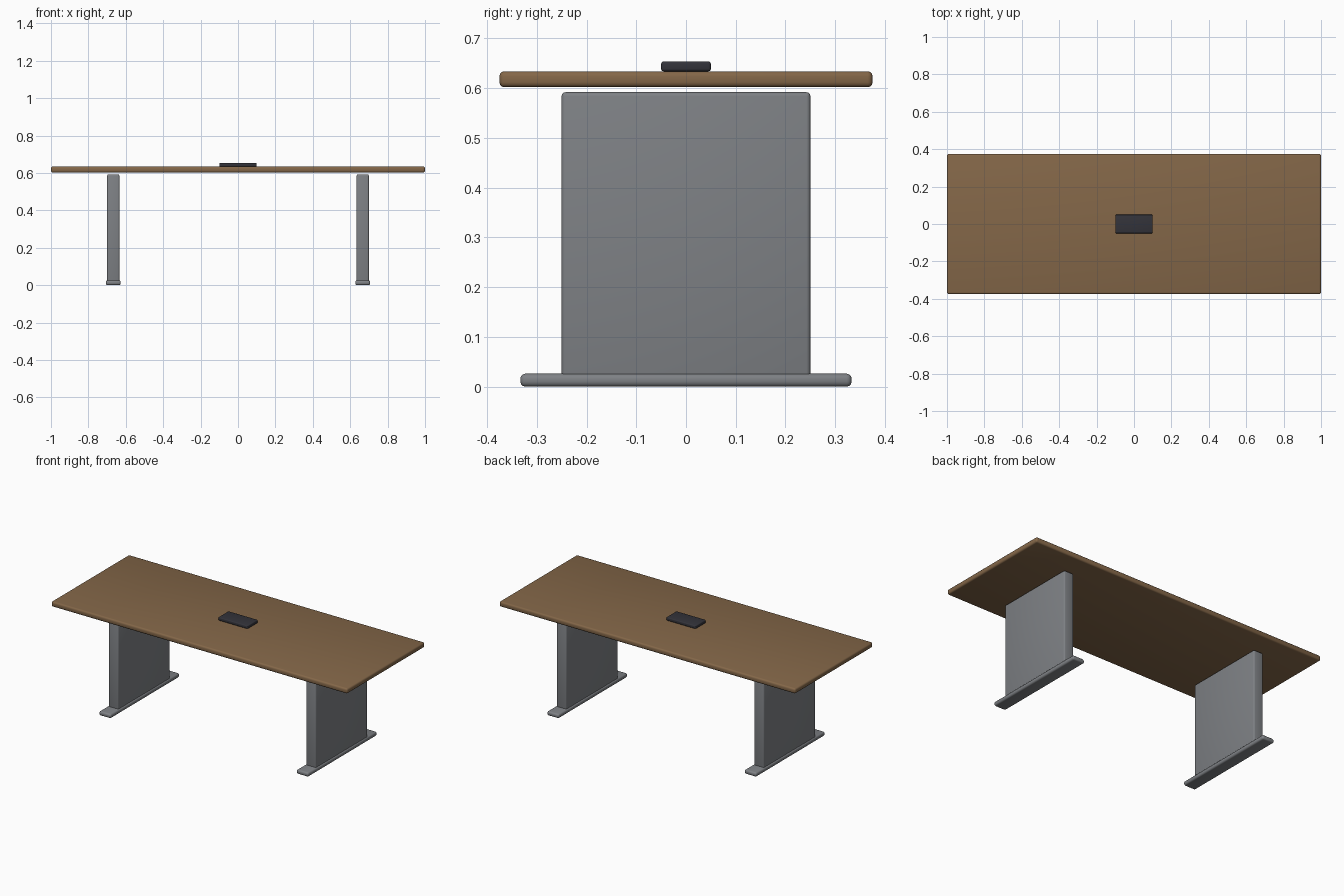
import bpy

if "Cube" in bpy.data.objects:
    bpy.data.objects.remove(bpy.data.objects["Cube"])


def material(name, rgb):
    m = bpy.data.materials.new(name)
    m.diffuse_color = (*rgb, 1.0)
    m.use_nodes = True
    m.node_tree.nodes["Principled BSDF"].inputs["Base Color"].default_value = m.diffuse_color
    return m


wood = material("brown_wood", (0.23, 0.135, 0.065))
metal = material("grey_metal", (0.21, 0.22, 0.235))
dark = material("dark_plastic", (0.033, 0.033, 0.042))


def rounded_box(name, x, y, z0, z1, sx, sy, bevel, mat):
    """Box centred on (x, y) between heights z0 and z1, with rounded edges."""
    bpy.ops.mesh.primitive_cube_add(size=1, location=(x, y, (z0 + z1) / 2))
    ob = bpy.context.object
    ob.name = name
    ob.scale = (sx, sy, z1 - z0)
    bpy.ops.object.transform_apply(location=False, rotation=False, scale=True)
    ob.data.materials.append(mat)
    mod = ob.modifiers.new("rounded_edges", 'BEVEL')
    mod.width = bevel
    mod.segments = 3
    bpy.ops.object.modifier_apply(modifier=mod.name)
    bpy.ops.object.shade_smooth_by_angle()
    return ob


# Table top and the cable box on it
rounded_box("table_top", 0, 0, 0.602, 0.634, 2.0, 0.75, 0.01, wood)
rounded_box("cable_box", 0, 0, 0.634, 0.654, 0.2, 0.1, 0.005, dark)

# Panel legs on flat feet, one pair at each end
for side, x in (("left", -0.667), ("right", 0.667)):
    rounded_box(side + "_leg", x, 0, 0.008, 0.592, 0.066, 0.5, 0.008, metal)
    rounded_box(side + "_foot", x, 0, 0.0, 0.026, 0.08, 0.666, 0.01, metal)
